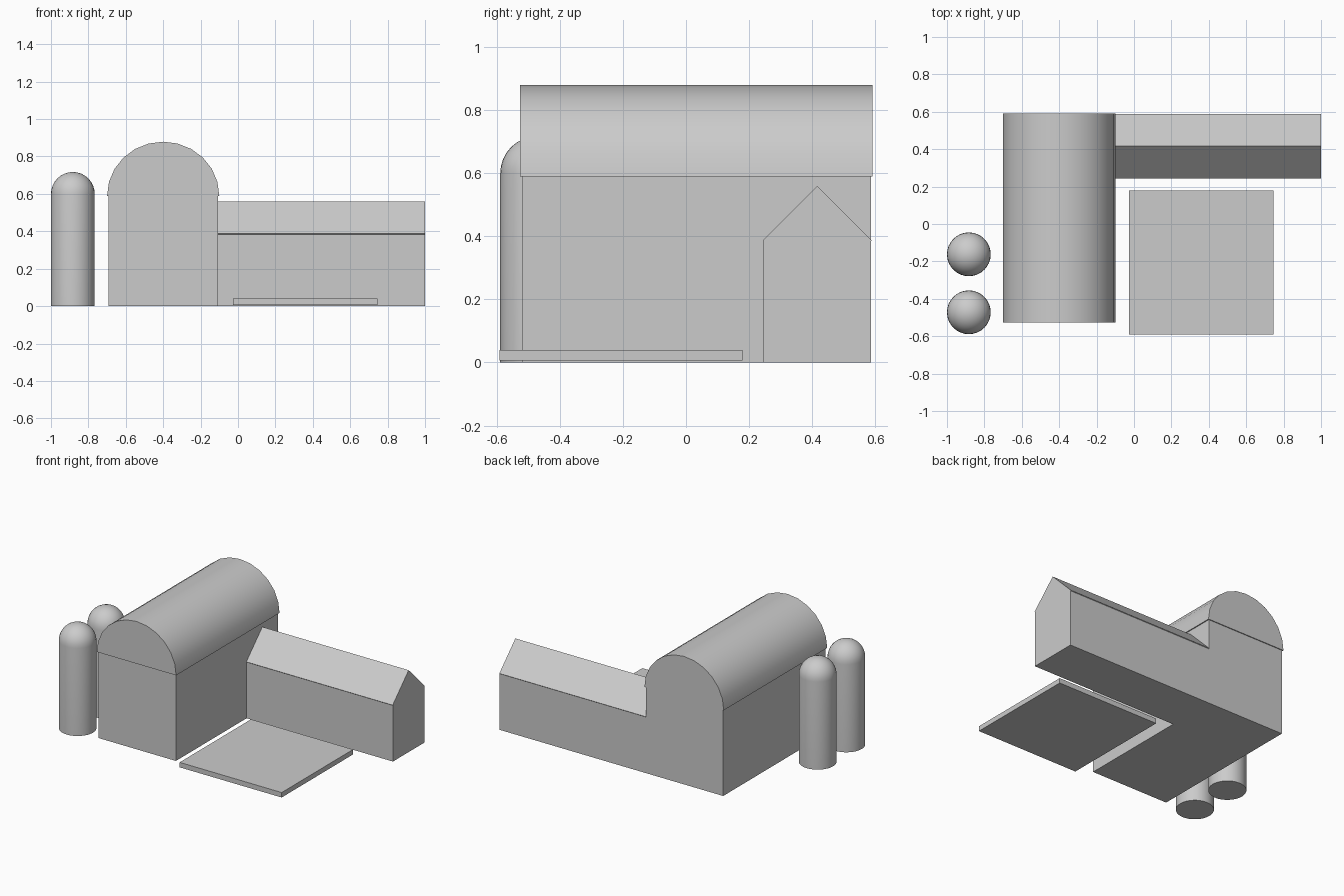
import bpy, bmesh, math

if "Cube" in bpy.data.objects:
    bpy.data.objects.remove(bpy.data.objects["Cube"])


def extrude_profile(name, pts, axis, start, end, smooth=False):
    """Closed 2D profile extruded along x (pts are y,z) or y (pts are x,z)."""
    bm = bmesh.new()

    def place(a, z, t):
        return (t, a, z) if axis == 'x' else (a, t, z)

    face = bm.faces.new([bm.verts.new(place(a, z, start)) for a, z in pts])
    ext = bmesh.ops.extrude_face_region(bm, geom=[face], use_keep_orig=True)
    moved = [v for v in ext['geom'] if isinstance(v, bmesh.types.BMVert)]
    shift = (end - start, 0, 0) if axis == 'x' else (0, end - start, 0)
    bmesh.ops.translate(bm, verts=moved, vec=shift)
    return finish(name, bm, smooth)


def finish(name, bm, smooth=False):
    bmesh.ops.recalc_face_normals(bm, faces=bm.faces)
    me = bpy.data.meshes.new(name)
    bm.to_mesh(me)
    bm.free()
    ob = bpy.data.objects.new(name, me)
    bpy.context.collection.objects.link(ob)
    if smooth:
        bpy.ops.object.select_all(action='DESELECT')
        ob.select_set(True)
        bpy.context.view_layer.objects.active = ob
        bpy.ops.object.shade_smooth_by_angle(angle=math.radians(40))
    return ob


def rect(a0, a1, z0, z1):
    return [(a0, z0), (a1, z0), (a1, z1), (a0, z1)]


def silo(name, x, y, r, wall_h, sides=32, rings=8):
    """Cylinder with a hemispherical cap, made by spinning a profile."""
    bm = bmesh.new()
    prof = [(0, 0), (r, 0)]
    for i in range(rings + 1):
        a = math.pi / 2 * i / rings
        prof.append((r * math.cos(a), wall_h + r * math.sin(a)))
    vs = [bm.verts.new((px, 0, pz)) for px, pz in prof]
    es = [bm.edges.new(p) for p in zip(vs, vs[1:])]
    bmesh.ops.spin(bm, geom=vs + es, cent=(0, 0, 0), axis=(0, 0, 1),
                   angle=2 * math.pi, steps=sides, use_duplicate=False)
    bmesh.ops.remove_doubles(bm, verts=bm.verts, dist=1e-5)
    ob = finish(name, bm, smooth=True)
    ob.location = (x, y, 0)


# Main barn walls and rounded roof
extrude_profile("barn_walls", rect(-0.692, -0.107, 0, 0.59), 'y', -0.518, 0.586)
arc = [(-0.40 + 0.30 * math.cos(math.pi * i / 12),
        0.59 + 0.289 * math.sin(math.pi * i / 12)) for i in range(13)]
extrude_profile("barn_roof", arc, 'y', -0.526, 0.592, smooth=True)

# Side wing with gable ends, covered by a thin folded roof
gable = [(0.246, 0), (0.586, 0), (0.586, 0.385), (0.416, 0.555), (0.246, 0.385)]
extrude_profile("wing_walls", gable, 'x', -0.107, 1.0)
fold = [(0.243, 0.387), (0.416, 0.56), (0.589, 0.387),
        (0.586, 0.384), (0.416, 0.554), (0.246, 0.384)]
extrude_profile("wing_roof", fold, 'x', -0.107, 1.0)

# Yard slab
extrude_profile("yard_slab", rect(-0.027, 0.745, 0.006, 0.04), 'y', -0.592, 0.179)

# Twin silos
for i, y in enumerate((-0.472, -0.162)):
    silo(f"silo_{i + 1}", -0.883, y, 0.117, 0.6)
